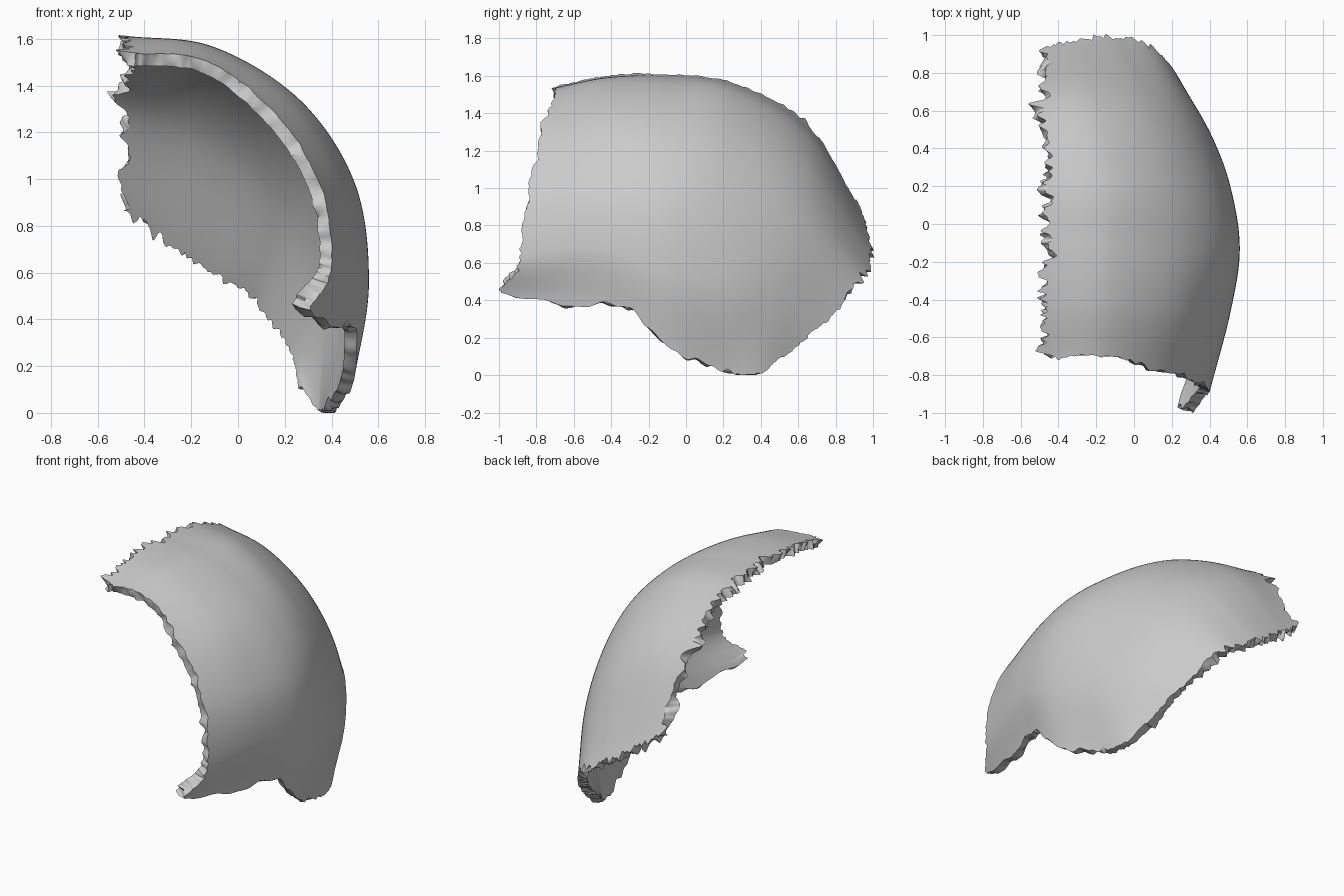
import bpy, math
from mathutils import Vector, noise

if "Cube" in bpy.data.objects:
    bpy.data.objects.remove(bpy.data.objects["Cube"])

# Outer surface control net: rows run front to back, columns midline to lower border
NET = [[Vector(p) for p in row] for row in [
    [(-.48, -.71, 1.54), (-.15, -.70, 1.51), (.14, -.78, 1.30), (.35, -.84, .98), (.40, -.89, .64), (.31, -.96, .42)],
    [(-.48, -.42, 1.60), (-.12, -.42, 1.56), (.23, -.45, 1.34), (.45, -.47, 1.0), (.51, -.47, .68), (.46, -.47, .39)],
    [(-.48, -.10, 1.61), (-.10, -.10, 1.56), (.27, -.12, 1.33), (.50, -.13, .98), (.56, -.13, .56), (.50, -.13, .16)],
    [(-.48, .27, 1.56), (-.12, .25, 1.51), (.22, .23, 1.28), (.44, .20, .94), (.51, .20, .48), (.43, .20, .03)],
    [(-.48, .65, 1.34), (-.20, .66, 1.26), (.08, .64, 1.08), (.29, .58, .82), (.41, .47, .46), (.40, .37, .01)],
    [(-.48, .93, .90), (-.28, .98, .74), (-.08, .99, .61), (.12, .92, .49), (.265, .725, .27), (.34, .53, .10)]]]
N = 5
NU, NV = 280, 120


def spline(p, t):
    """Catmull-Rom through p, continued in a straight line past the ends."""
    q = [2 * p[0] - p[1]] + list(p) + [2 * p[-1] - p[-2]]
    c = min(max(t, 0), N)
    i = min(int(c), N - 1)
    f = c - i
    a, b, d, e = q[i:i + 4]
    k2, k3 = 2 * a - 5 * b + 4 * d - e, 3 * b - a - 3 * d + e
    pos = .5 * (2 * b + (d - a) * f + k2 * f * f + k3 * f ** 3)
    return pos + (t - c) * .5 * (d - a + 2 * k2 * f + 3 * k3 * f * f)


def surface(u, v):
    return spline([spline(row, v) for row in NET], u)


def normal(u, v):
    h = .02
    du = surface(u + h, v) - surface(u - h, v)
    dv = surface(u, v + h) - surface(u, v - h)
    return du.cross(dv).normalized()


def rough(s, freq, seed, w):
    return noise.noise(Vector((s * freq, seed + .3, w)))


def bump(s, centre, width):
    return math.exp(-((s - centre) / width) ** 2)


def fall(d, width):
    return max(0, 1 - d / width)


def ragged(u, v, layer):
    """Shift the border rows so each suture gets its own kind of teeth."""
    w = layer * .8
    sag = .04 + .20 * rough(u, 9, 1, w) + .08 * rough(u, 17, 2, w)
    sag -= .25 * bump(u, 3.95, .06) + .10 * bump(u, .2, .12)
    cor = .08 * rough(v, 6, 3, w) + .04 * rough(v, 13, 4, w) - .10 * bump(v, 4.85, .25)
    lam = .09 * rough(v, 7, 5, w) + .04 * rough(v, 14, 6, w)
    squ = .07 * rough(u, 5, 7, w) + .17 * bump(u, .68, .28) - .18 * bump(u, 1.57, .38)
    squ -= .10 * bump(u, 0, .12) + .08 * bump(u, 4.85, .12)
    return (u + cor * fall(u, .3) + lam * fall(N - u, .25),
            v + sag * fall(v, .22) + squ * fall(N - v, .8))


def thickness(u, v):
    lower = fall(N - v, 1)
    return .055 + .03 * fall(u, .8) * lower + .03 * fall(N - u, 1) * lower


def edge_spacing(k, n):
    """Denser rows near the midline and the lower border."""
    s = k / n
    return N * (s - .07 * math.sin(2 * math.pi * s))


# Outer and inner layers of the bone
verts, faces = [], []
W = NV + 1
SIZE = (NU + 1) * W
for layer in (0, 1):
    for i in range(NU + 1):
        for j in range(W):
            u, v = N * i / NU, edge_spacing(j, NV)
            n = normal(u, v)
            if n.dot(surface(u, v) - Vector((-.48, 0, .5))) < 0:
                n = -n
            verts.append(surface(*ragged(u, v, layer)) - n * thickness(u, v) * layer)
for i in range(NU):
    for j in range(NV):
        a = i * W + j
        quad = (a, a + 1, a + 1 + W, a + W)
        faces.append(quad)
        faces.append(tuple(SIZE + k for k in reversed(quad)))

# Rim joining the two layers: rough at the sutures, gently rounded along the lower border
border = list(range(NV)) + [i * W + NV for i in range(NU)]
border += [NU * W + j for j in range(NV, 0, -1)] + [i * W for i in range(NU, 0, -1)]
mid0 = len(verts)
for b in border:
    i, j = divmod(b, W)
    u, v = N * i / NU, edge_spacing(j, NV)
    m = (verts[b] + verts[b + SIZE]) / 2
    inside = surface(min(max(u, .1), N - .1), min(max(v, .1), N - .1))
    out = (surface(u, v) - inside).normalized()
    swell = .008 if j == NV else 0
    verts.append(m + out * (swell + .02 * noise.noise(m * 18)))
for k, b in enumerate(border):
    k2 = (k + 1) % len(border)
    c = border[k2]
    faces.append((c, b, mid0 + k, mid0 + k2))
    faces.append((mid0 + k2, mid0 + k, b + SIZE, c + SIZE))

mesh = bpy.data.meshes.new("skull_side_bone")
mesh.from_pydata(verts, [], faces)
bone = bpy.data.objects.new("skull_side_bone", mesh)
bpy.context.collection.objects.link(bone)

# Consistent outward faces, resting on the ground, smooth shading
bpy.context.view_layer.objects.active = bone
bone.select_set(True)
bpy.ops.object.mode_set(mode='EDIT')
bpy.ops.mesh.select_all(action='SELECT')
bpy.ops.mesh.normals_make_consistent(inside=False)
bpy.ops.object.mode_set(mode='OBJECT')
for v in mesh.vertices:
    v.co.z = max(v.co.z, 0)
bpy.ops.object.shade_smooth_by_angle(angle=math.radians(50))
